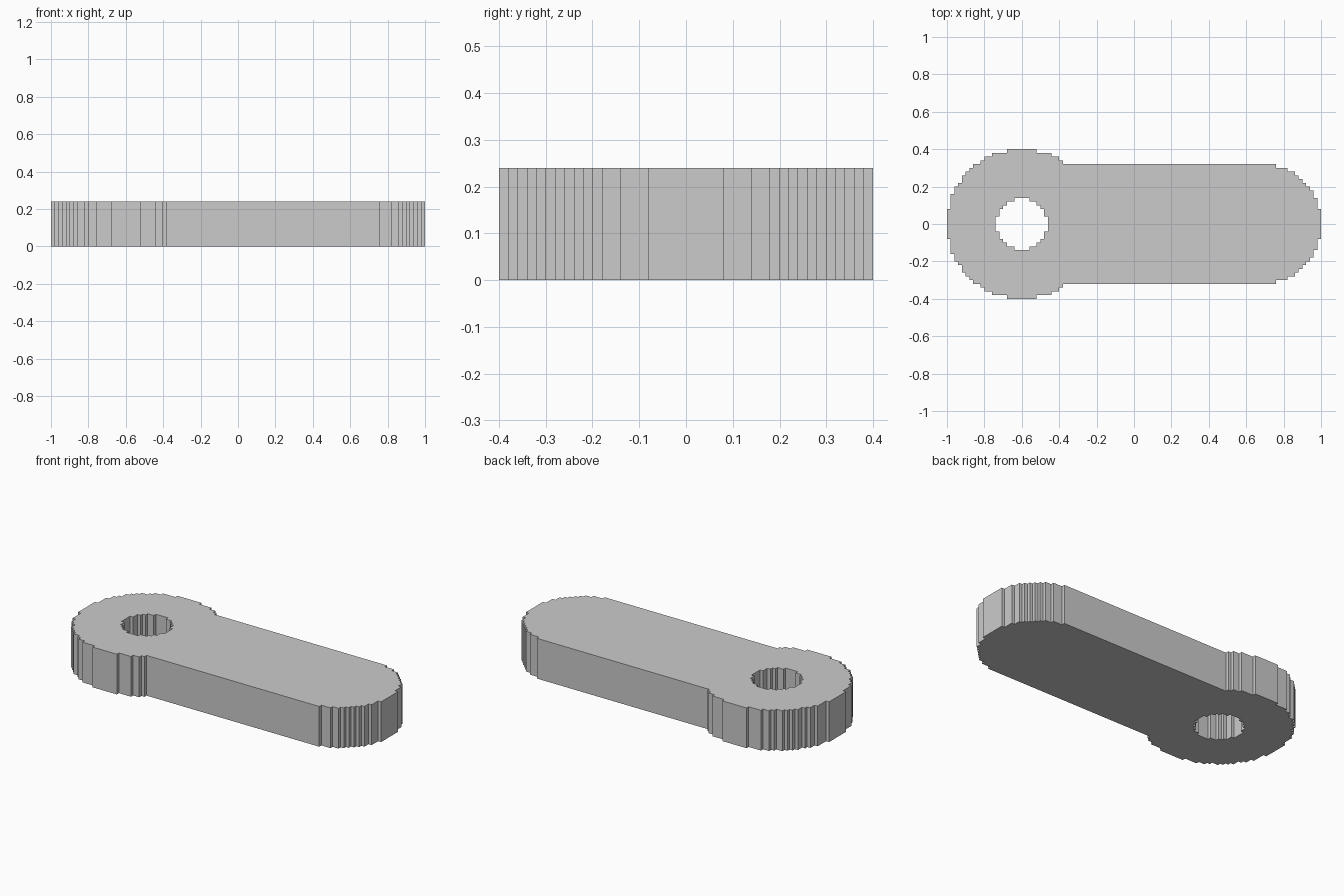
import bpy

STEP = 0.02            # size of one stair step
THICK = 0.24
EYE_X, TIP_X = -30, 34  # centres of the two round ends, in steps

old = bpy.data.objects.get("Cube")
if old:
    bpy.data.objects.remove(old)


def disc(i, centre, radius):
    """Half height, in whole steps, of a stepped disc in column i."""
    dx = i + 0.5 - centre
    return sum(dx * dx + (j + 0.5) ** 2 <= radius ** 2 for j in range(50))


def arm(i):
    """Half height of the whole link in column i."""
    bar = 16 if EYE_X <= i < TIP_X else 0
    return max(disc(i, EYE_X, 20), disc(i, TIP_X, 16), bar)


def hole(i):
    return disc(i, EYE_X, 6.8)


def outline(height, first, last):
    """Closed stepped outline, mirrored across the long axis."""
    upper, previous = [], 0
    for i in range(first, last):
        h = height(i)
        if h != previous:
            if previous:
                upper.append((i, previous))
            upper.append((i, h))
        previous = h
    upper.append((last, previous))
    return upper + [(x, -y) for x, y in reversed(upper)]


# Link plate: filled outline with a round hole, extruded to thickness
curve = bpy.data.curves.new("link_plate", "CURVE")
curve.dimensions = "2D"
curve.fill_mode = "BOTH"
curve.extrude = THICK / 2
for points in (outline(arm, -50, 50), outline(hole, EYE_X - 7, EYE_X + 7)):
    spline = curve.splines.new("POLY")
    spline.points.add(len(points) - 1)
    for p, (x, y) in zip(spline.points, points):
        p.co = (x * STEP, y * STEP, 0, 1)
    spline.use_cyclic_u = True

plate = bpy.data.objects.new("link_plate", curve)
bpy.context.collection.objects.link(plate)
plate.location.z = THICK / 2
bpy.ops.object.select_all(action="DESELECT")
plate.select_set(True)
bpy.context.view_layer.objects.active = plate
bpy.ops.object.convert(target="MESH")
plate = bpy.context.object

# Weld caps to walls and face everything outward
bpy.ops.object.mode_set(mode="EDIT")
bpy.ops.mesh.select_all(action="SELECT")
bpy.ops.mesh.remove_doubles(threshold=0.001)
bpy.ops.mesh.normals_make_consistent(inside=False)
bpy.ops.object.mode_set(mode="OBJECT")
bpy.ops.object.shade_flat()

# Plain grey
grey = bpy.data.materials.new("plain_grey")
grey.use_nodes = True
colour = (0.6, 0.6, 0.6, 1)
grey.diffuse_color = colour
grey.node_tree.nodes["Principled BSDF"].inputs["Base Color"].default_value = colour
plate.data.materials.clear()
plate.data.materials.append(grey)
